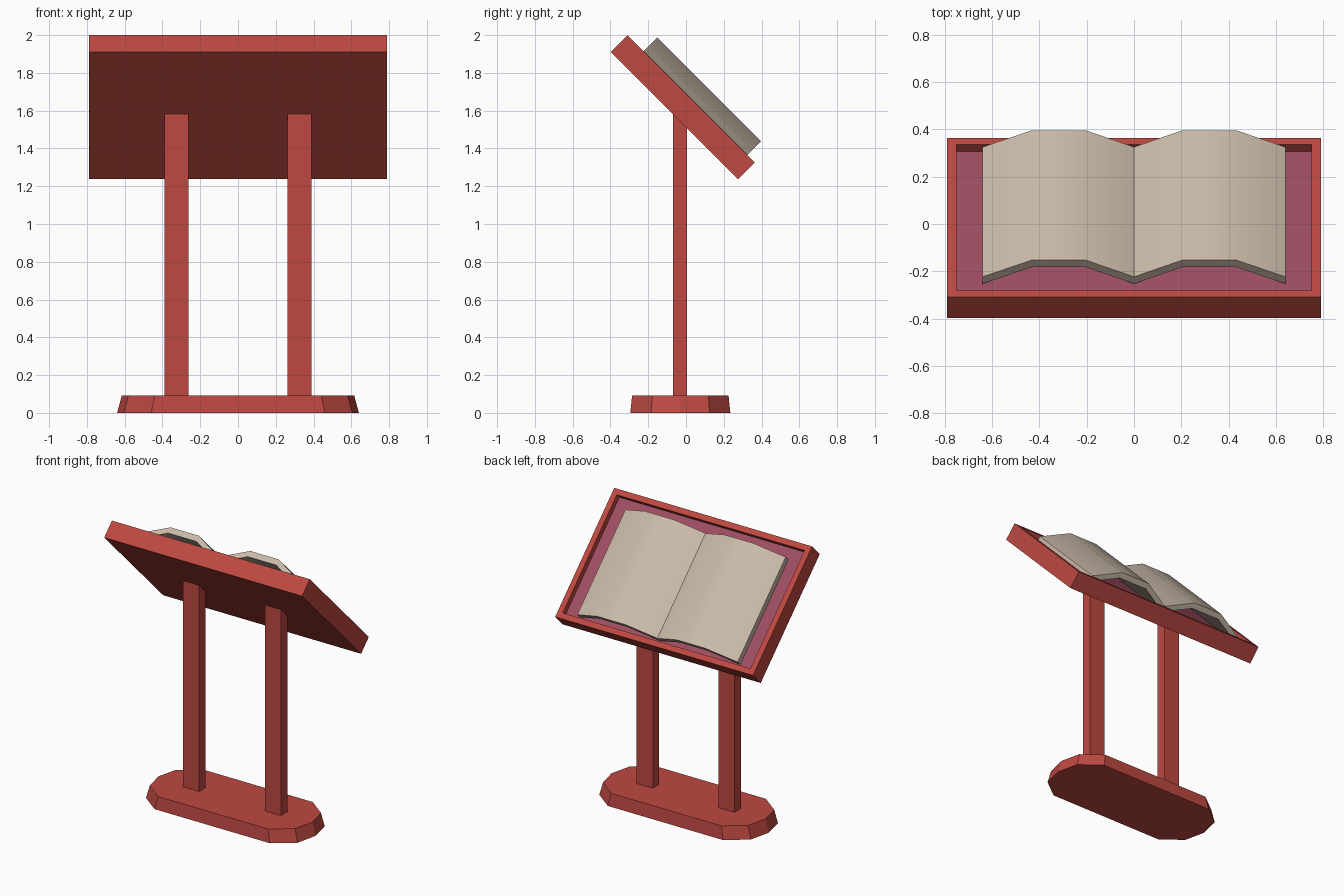
import bpy, bmesh, math
from mathutils import Matrix

if "Cube" in bpy.data.objects:
    bpy.data.objects.remove(bpy.data.objects["Cube"])


def material(name, rgb):
    m = bpy.data.materials.new(name)
    m.diffuse_color = (*rgb, 1)
    m.use_nodes = True
    m.node_tree.nodes["Principled BSDF"].inputs["Base Color"].default_value = m.diffuse_color
    return m


RED = material("red_paint", (0.51, 0.065, 0.053))
LINING = material("plum_lining", (0.34, 0.075, 0.12))
PAPER = material("paper", (0.60, 0.50, 0.40))


def finish(bm, name, mats, matrix=Matrix()):
    bmesh.ops.recalc_face_normals(bm, faces=bm.faces)
    me = bpy.data.meshes.new(name)
    bm.to_mesh(me)
    bm.free()
    for m in mats:
        me.materials.append(m)
    ob = bpy.data.objects.new(name, me)
    bpy.context.collection.objects.link(ob)
    ob.matrix_world = matrix
    return ob


def loft(name, rings, mat, matrix=Matrix()):
    """Closed solid between two matching rings of points."""
    bm = bmesh.new()
    a, b = [[bm.verts.new(p) for p in r] for r in rings]
    bm.faces.new(a)
    bm.faces.new(b)
    for i in range(len(a)):
        j = (i + 1) % len(a)
        bm.faces.new((a[i], a[j], b[j], b[i]))
    return finish(bm, name, [mat], matrix)


# Base: long slab with faceted round ends and tapered sides
def base_ring(long_x, mid_x, end_x, mid_y, half_y, z):
    right = [(long_x, -half_y), (mid_x, -mid_y), (end_x, 0), (mid_x, mid_y), (long_x, half_y)]
    left = [(-x, -y) for x, y in right]
    return [(x, y - 0.03, z) for x, y in right + left]


loft("base", [base_ring(0.46, 0.605, 0.64, 0.155, 0.265, 0),
              base_ring(0.44, 0.58, 0.615, 0.148, 0.255, 0.093)], RED)

# Posts: tops cut to the slope of the desk
for side, x0, x1 in (("left", -0.39, -0.262), ("right", 0.262, 0.39)):
    prof = [(-0.068, 0.09), (0.005, 0.09), (0.005, 1.512), (-0.068, 1.585)]
    loft(side + "_post", [[(x, y, z) for y, z in prof] for x in (x0, x1)], RED)

# Desk: tilted tray with a raised rim (local z = 0 is the rim top)
TILT = Matrix.Translation((0, 0.0272, 1.6628)) @ Matrix.Rotation(math.radians(-45), 4, 'X')
bm = bmesh.new()
bmesh.ops.create_cube(bm, size=1, matrix=Matrix.Translation((0, 0, -0.0625))
                      @ Matrix.Diagonal((1.58, 0.953, 0.125, 1)))
bm.faces.ensure_lookup_table()
top = max(bm.faces, key=lambda f: f.calc_center_median().z)
bmesh.ops.inset_region(bm, faces=[top], thickness=0.057)
floor = bmesh.ops.extrude_discrete_faces(bm, faces=[top])["faces"][0]
bmesh.ops.translate(bm, verts=floor.verts, vec=(0, 0, -0.042))
floor.material_index = 1
finish(bm, "desk_tray", [RED, LINING], TILT)

# Open book: wavy sheet, hollow beneath the arched pages
wave = [(-0.64, 0), (-0.432, 0.1), (-0.205, 0.1), (0, 0), (0.205, 0.1), (0.432, 0.1), (0.64, 0)]
V0, V1, T = -0.356, 0.42, 0.042
bm = bmesh.new()
rows = [[bm.verts.new((x, v, z + dz)) for x, z in wave]
        for v, dz in ((V0, 0.002), (V1, 0.002), (V1, 0.002 - T), (V0, 0.002 - T))]
for k in range(4):
    a, b = rows[k], rows[(k + 1) % 4]
    for i in range(len(wave) - 1):
        bm.faces.new((a[i], a[i + 1], b[i + 1], b[i]))
for i in (0, -1):
    bm.faces.new([r[i] for r in rows])
book = finish(bm, "open_book", [PAPER], TILT)
bpy.ops.object.select_all(action='DESELECT')
book.select_set(True)
bpy.context.view_layer.objects.active = book
bpy.ops.object.shade_smooth_by_angle(angle=math.radians(35))
